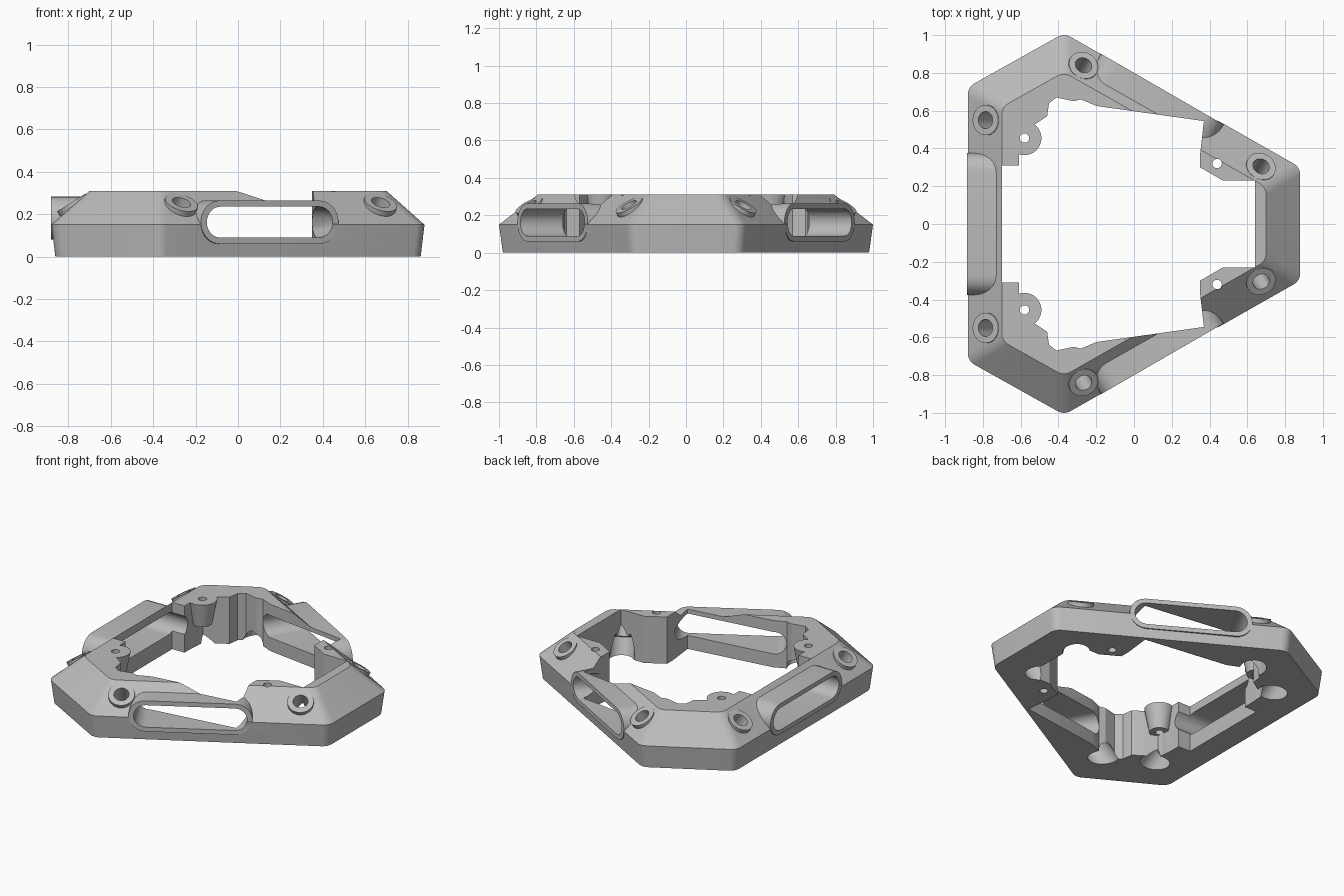
import bpy, bmesh
from math import radians, sin, cos, pi
from mathutils import Matrix, Vector

cube = bpy.data.objects.get("Cube")
if cube:
    bpy.data.objects.remove(cube, do_unlink=True)

grey = bpy.data.materials.new("plain grey")
grey.use_nodes = True
grey.diffuse_color = (0.5, 0.5, 0.5, 1)
grey.node_tree.nodes["Principled BSDF"].inputs["Base Color"].default_value = (0.5, 0.5, 0.5, 1)


def loft(name, loops, matrix=None):
    """Closed solid through equal-length loops of points."""
    bm = bmesh.new()
    rings = [[bm.verts.new(p) for p in loop] for loop in loops]
    n = len(rings[0])
    for low, high in zip(rings, rings[1:]):
        for i in range(n):
            j = (i + 1) % n
            bm.faces.new((low[i], low[j], high[j], high[i]))
    bm.faces.new(rings[0][::-1])
    bm.faces.new(rings[-1])
    bmesh.ops.recalc_face_normals(bm, faces=bm.faces)
    if matrix:
        bm.transform(matrix)
    mesh = bpy.data.meshes.new(name)
    bm.to_mesh(mesh)
    bm.free()
    mesh.materials.append(grey)
    obj = bpy.data.objects.new(name, mesh)
    bpy.context.collection.objects.link(obj)
    return obj


def cone(name, r0, r1, z0, z1, matrix=None, sides=32):
    def ring(r, z):
        return [(r * cos(2 * pi * i / sides), r * sin(2 * pi * i / sides), z) for i in range(sides)]
    return loft(name, [ring(r0, z0), ring(r1, z1)], matrix)


def stadium(name, half, r, inner, outer, matrix):
    """Round-ended bar, running along its local z."""
    def ring(w):
        pts = []
        for i in range(26):
            a = -pi / 2 + pi * (i % 13) / 12 + (pi if i > 12 else 0)
            side = half - r if i < 13 else r - half
            pts.append((side + r * cos(a), r * sin(a), w))
        return pts
    return loft(name, [ring(inner), ring(outer)], matrix)


def inset_rounded(corners, d, radius, z, steps=6):
    """Offset a convex outline inward and round its corners."""
    pts = [Vector(c) for c in corners]
    n = len(pts)
    lines = []
    for i in range(n):
        e = (pts[(i + 1) % n] - pts[i]).normalized()
        normal = Vector((e.y, -e.x))
        lines.append((normal, normal.dot(pts[i]) - d))
    loop = []
    for i in range(n):
        (a, p), (b, q) = lines[i - 1], lines[i]
        det = a.x * b.y - a.y * b.x

        def meet(k):
            return Vector((((p - k) * b.y - (q - k) * a.y) / det, ((q - k) * a.x - (p - k) * b.x) / det))
        centre = meet(radius)
        turn = a.angle_signed(b)
        start = Vector((1, 0)).angle_signed(a)
        for s in range(steps + 1):
            t = -(start + turn * s / steps)
            loop.append((centre.x + radius * cos(t), centre.y + radius * sin(t), z))
    return loop


def combine(target, tools, operation):
    for tool in tools:
        mod = target.modifiers.new("join", "BOOLEAN")
        mod.operation = operation
        mod.solver = "EXACT"
        mod.object = tool
        bpy.context.view_layer.objects.active = target
        bpy.ops.object.modifier_apply(modifier=mod.name)
        bpy.data.objects.remove(tool, do_unlink=True)


def side_frame(angle, distance, slide, z):
    """Local x along a side, y up, z outward."""
    a = radians(angle)
    n, t = Vector((cos(a), sin(a), 0)), Vector((-sin(a), cos(a), 0))
    m = Matrix((t, (0, 0, 1), n)).transposed().to_4x4()
    return Matrix.Translation(n * distance + t * slide + Vector((0, 0, z))) @ m


# Outer shell with drafted wall and wide chamfer
outline = [(-0.88, 0.725), (-0.88, -0.725), (-0.37, -1.01), (0.88, -0.3), (0.88, 0.3), (-0.37, 1.01)]
body = loft("frame_body", [inset_rounded(outline, d, 0.07, z)
                           for d, z in ((0.018, 0), (0, 0.15), (0.18, 0.31))])

# Raised slot surrounds, angled screw bosses and their bores
surrounds, slots, bosses, bores = [], [], [], []
for angle, distance, slide, z in ((180, 0.88, 0, 0.182), (60, 0.69, 0.227, 0.162), (-60, 0.69, -0.227, 0.162)):
    m = side_frame(angle, distance, slide, z)
    surrounds.append(stadium("slot_surround", 0.375, 0.102, -0.2, 0.003, m))
    slots.append(stadium("slot_opening", 0.343, 0.073, -0.32, 0.1, m))
for x, y, angle in ((-0.27, 0.835, 60), (0.67, 0.3, 60), (-0.78, 0.55, 180)):
    for s in (1, -1):
        m = (Matrix.Translation((x, y * s, 0.245)) @ Matrix.Rotation(radians(angle * s), 4, "Z")
             @ Matrix.Rotation(radians(32), 4, "Y"))
        bosses.append(cone("boss", 0.08, 0.08, -0.08, 0.012, m))
        bores.append(cone("bore", 0.045, 0.045, -0.2, 0.1, m))
        bores.append(cone("counterbore", 0.085, 0.075, -0.42, -0.13, m))

# Inner opening with stepped corners and mounting tabs
half = [(-0.7, 0.31), (-0.61, 0.31), (-0.61, 0.39), (-0.6, 0.49), (-0.52, 0.53), (-0.46, 0.57),
        (-0.45, 0.64), (-0.41, 0.67), (-0.32, 0.65), (-0.28, 0.66), (-0.2, 0.625), (0.37, 0.545),
        (0.35, 0.37), (0.35, 0.3), (0.47, 0.23), (0.64, 0.23)]
inner = half + [(x, -y) for x, y in reversed(half)]
opening = loft("inner_opening", [[(x, y, z) for x, y in inner] for z in (-0.2, 0.6)])

combine(body, surrounds + bosses, "UNION")
combine(body, slots + [opening], "DIFFERENCE")

# Tapered lugs and small screw holes
lugs, holes = [], []
for s in (1, -1):
    lugs.append(cone("lug", 0.06, 0.09, 0.15, 0.31, Matrix.Translation((-0.58, 0.455 * s, 0))))
    for x, y in ((-0.58, 0.455), (0.44, 0.32)):
        holes.append(cone("screw_hole", 0.025, 0.025, -0.1, 0.5, Matrix.Translation((x, y * s, 0)), 20))
combine(body, lugs, "UNION")
combine(body, bores + holes, "DIFFERENCE")

bpy.ops.object.select_all(action="DESELECT")
body.select_set(True)
bpy.context.view_layer.objects.active = body
bpy.ops.object.shade_smooth_by_angle(angle=radians(25))
